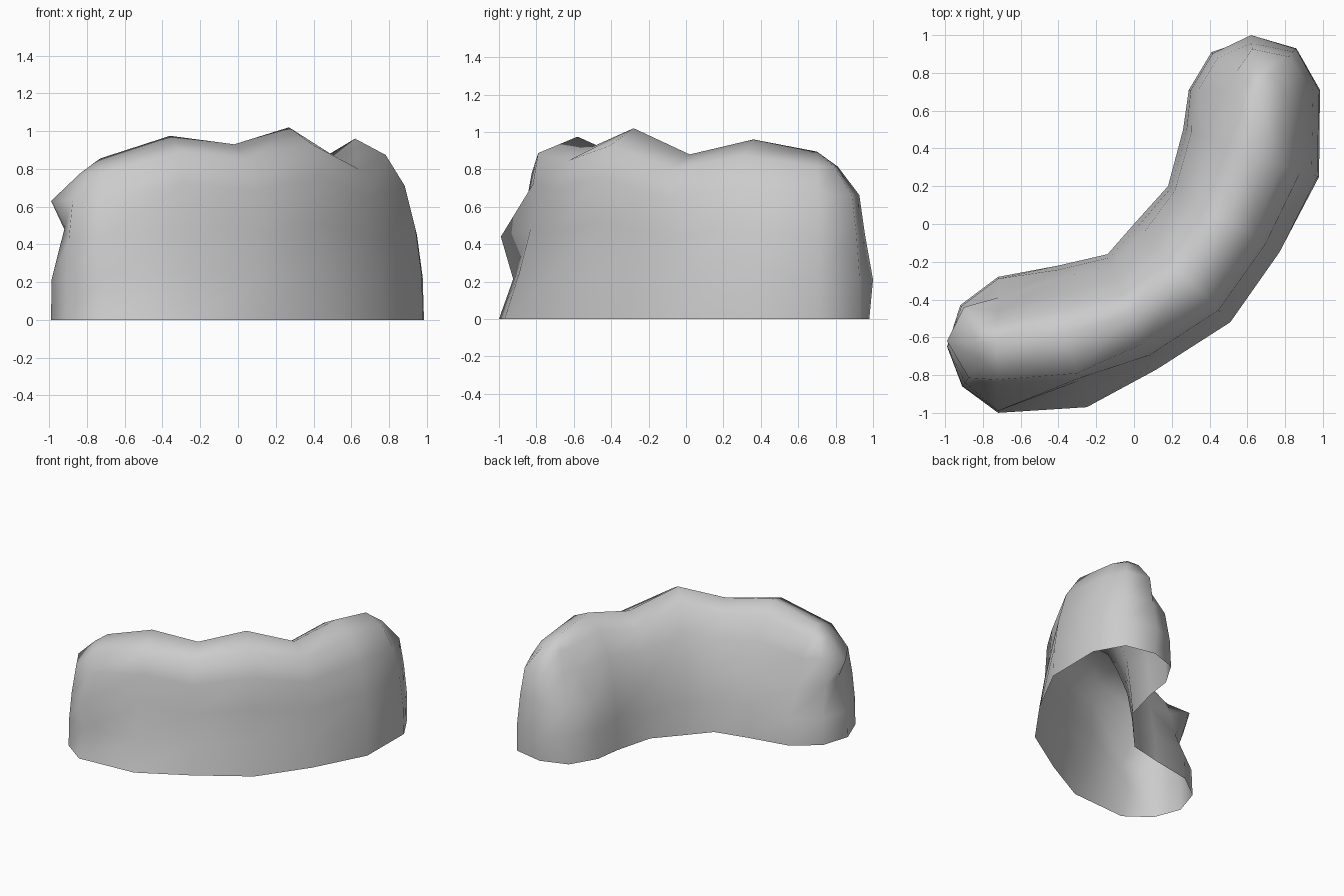
import bpy, bmesh
from mathutils import Vector

if "Cube" in bpy.data.objects:
    bpy.data.objects.remove(bpy.data.objects["Cube"])

# Crest points of the curved boulder, left end to back end
ridge = [Vector(p) for p in [
    (-.73, -.62, .855), (-.36, -.58, .975), (-.02, -.48, .93), (.27, -.28, 1.02),
    (.49, .02, .88), (.62, .36, .96), (.65, .70, .895)]]

# Side profiles: how far each level has moved in towards the crest
heights = [0, .25, .5, .74, .91]
profiles = {
    "outer": (0, .02, .11, .27, .55),
    "waist": (0, .10, .22, .26, .48),
    "front": (0, .20, .36, .39, .46),
    "steep": (0, .05, .12, .32, .6),
    "inner": (0, .06, .18, .43, .66),
    "hollow": (0, .03, .14, .53, .75),
    "tip": (0, .01, .08, .19, .6),
}

# Ground outline, counter-clockwise: x, y, crest point it rises to, side profile
outline = [
    (-.72, -1.0, 0, "front"), (-.25, -.97, 1, "front"), (.12, -.77, 2, "waist"),
    (.51, -.52, 3, "waist"), (.77, -.15, 4, "waist"), (.98, .25, 5, "outer"),
    (.985, .71, 6, "outer"), (.86, .93, 6, "tip"), (.62, .98, 6, "tip"),
    (.41, .91, 6, "hollow"), (.29, .71, 6, "hollow"), (.26, .50, 5, "steep"),
    (.18, .20, 4, "steep"), (0, 0, 3, "inner"), (-.14, -.16, 2, "inner"),
    (-.40, -.22, 1, "inner"), (-.72, -.28, 0, "hollow"), (-.92, -.43, 0, "hollow"),
    (-.99, -.65, 0, "tip"), (-.91, -.86, 0, "tip")]

# Knobs and dents in the side: (outline index, level)
knobs = {(18, 3): (-.99, -.62, .63), (18, 2): (-.92, -.64, .48),
         (17, 3): (-.90, -.44, .69), (17, 2): (-.87, -.54, .43),
         (17, 4): (-.79, -.56, .78), (16, 2): (-.72, -.39, .42),
         (0, 2): (-.72, -.99, .44), (8, 1): (.62, 1.0, .21)}

bm = bmesh.new()
rings = []
for k, f in enumerate(heights):
    ring = []
    for i, (x, y, r, side) in enumerate(outline):
        top = ridge[r]
        p = Vector((x, y, 0)).lerp(top, profiles[side][k])
        p.z = f * top.z
        ring.append(bm.verts.new(knobs.get((i, k), p)))
    rings.append(ring)
crest = [bm.verts.new(p) for p in ridge]
rings.append([crest[o[2]] for o in outline])

# Skin between the rings; faces at the ends close as triangles
n = len(outline)
for a, b in zip(rings, rings[1:]):
    for i in range(n):
        j = (i + 1) % n
        loop = list(dict.fromkeys([a[i], a[j], b[j], b[i]]))
        bm.faces.new(loop).smooth = True

mesh = bpy.data.meshes.new("curved_boulder")
bm.to_mesh(mesh)
bm.free()
rock = bpy.data.objects.new("curved_boulder", mesh)
bpy.context.collection.objects.link(rock)

# Stone colour
stone = bpy.data.materials.new("stone_grey")
stone.diffuse_color = (.6, .6, .6, 1)
stone.use_nodes = True
stone.node_tree.nodes["Principled BSDF"].inputs["Base Color"].default_value = stone.diffuse_color
mesh.materials.append(stone)
